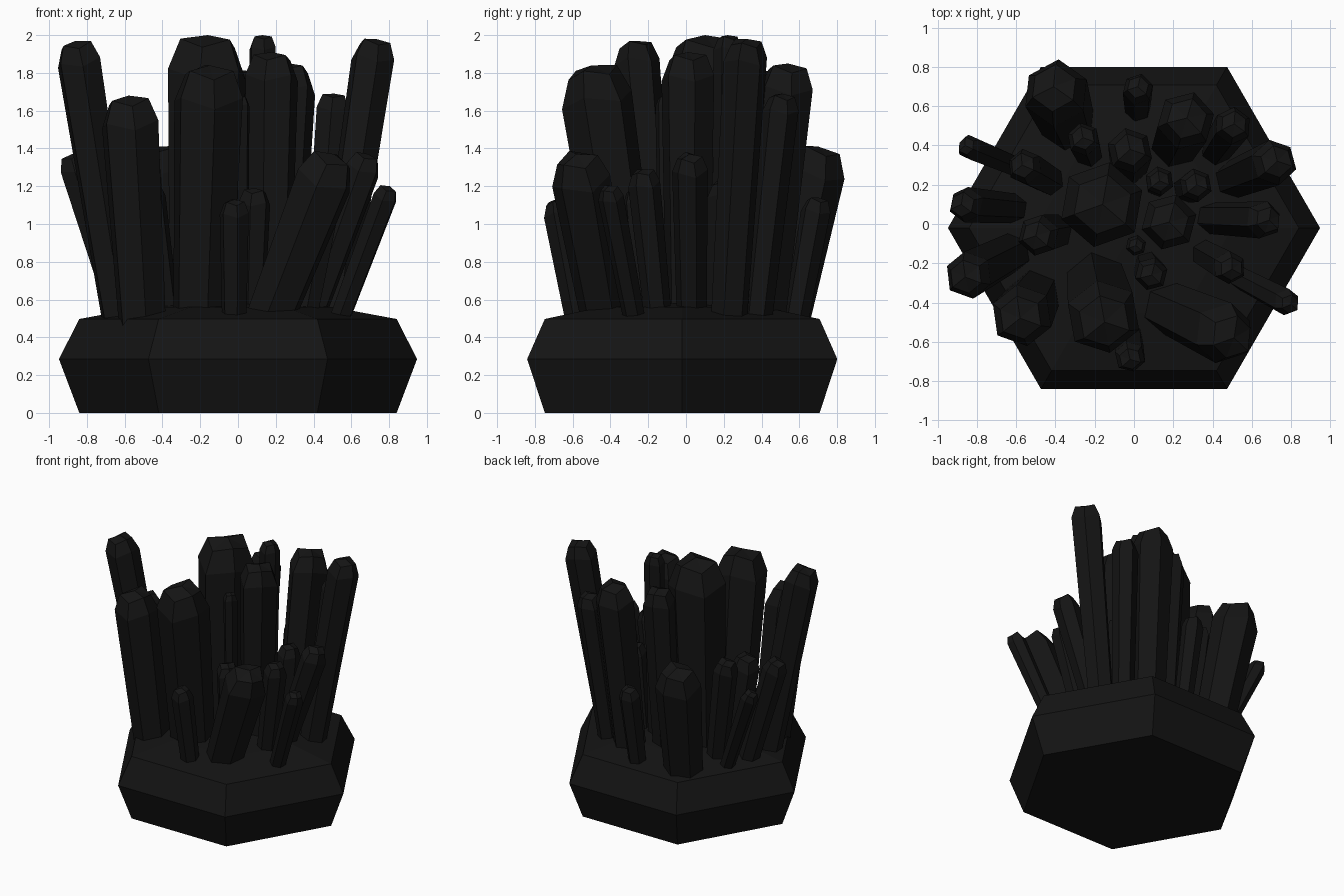
import bpy, bmesh, math, random
from mathutils import Vector

if "Cube" in bpy.data.objects:
    bpy.data.objects.remove(bpy.data.objects["Cube"])

random.seed(4)
mat = bpy.data.materials.new("dark_stone")
mat.diffuse_color = (0.007, 0.007, 0.007, 1)
mat.use_nodes = True
mat.node_tree.nodes["Principled BSDF"].inputs["Base Color"].default_value = mat.diffuse_color


def loft(name, rings, top):
    """Skin a stack of equal-count rings, cap the bottom, close to a top point."""
    bm = bmesh.new()
    vr = [[bm.verts.new(p) for p in ring] for ring in rings]
    n = len(vr[0])
    bm.faces.new(vr[0][::-1])
    for a, b in zip(vr, vr[1:]):
        for i in range(n):
            j = (i + 1) % n
            bm.faces.new((a[i], a[j], b[j], b[i]))
    apex = bm.verts.new(top)
    for i in range(n):
        bm.faces.new((vr[-1][i], vr[-1][(i + 1) % n], apex))
    bmesh.ops.recalc_face_normals(bm, faces=bm.faces)
    me = bpy.data.meshes.new(name)
    bm.to_mesh(me)
    bm.free()
    me.materials.append(mat)
    ob = bpy.data.objects.new(name, me)
    bpy.context.collection.objects.link(ob)


# Hexagonal rock base
def hexagon(r, z):
    return [Vector((r * math.cos(i * math.pi / 3), -0.02 + r * math.sin(i * math.pi / 3), z))
            for i in range(6)]


loft("rock_base", [hexagon(0.84, 0), hexagon(0.948, 0.285), hexagon(0.84, 0.497),
                   hexagon(0.5, 0.56)], (0, -0.02, 0.6))


# Crystal: tapered six-sided shaft, flaring to a bevelled head
def crystal(name, tip, foot, r, h, flare=0.82):
    r *= 1.07
    a = Vector((foot[0], foot[1], 0.53))
    b = Vector((tip[0], tip[1], h))
    axis = (b - a).normalized()
    u = Vector((1, 0, 0))
    u = (u - axis * u.dot(axis)).normalized()
    v = axis.cross(u)
    turn = random.uniform(0.2, 0.8)

    def ring(center, rad, wobble=0.0):
        return [center + rad * (math.cos(turn + i * math.pi / 3) * u
                                + math.sin(turn + i * math.pi / 3) * v)
                + axis * wobble * (1 if i % 2 else -1) for i in range(6)]

    loft(name, [ring(a - axis * 0.12, r * flare),
                ring(b - axis * r * 0.95, r, r * 0.12),
                ring(b - axis * r * 0.2, r * 0.7, r * 0.1)], b)


# tip xy, foot xy, head radius, height
crystals = [
    ((-.16, .10), (-.19, .09), .205, 2.0),
    ((.18, .01), (.16, .01), .135, 1.91),
    ((-.41, .70), (-.34, .52), .16, 1.41),
    ((.02, .70), (.02, .59), .075, 1.14),
    ((.27, .54), (.21, .41), .14, 1.85),
    ((.51, .51), (.42, .38), .09, 1.69),
    ((.73, .32), (.51, .23), .11, 1.98),
    ((.32, .20), (.27, .18), .08, 1.23),
    ((.13, .22), (.12, .20), .07, 2.0),
    ((.69, .02), (.39, .03), .09, 1.37),
    ((.50, -.23), (.36, -.15), .08, 1.29),
    ((.80, -.41), (.55, -.28), .065, 1.20),
    ((.51, -.58), (.18, -.43), .15, 1.37),
    ((.09, -.26), (.07, -.21), .08, 1.19),
    ((.01, -.11), (.01, -.10), .05, 1.68),
    ((-.02, -.69), (-.02, -.58), .075, 1.13),
    ((-.15, -.50), (-.19, -.30), .18, 1.84),
    ((-.58, -.48), (-.51, -.37), .15, 1.68),
    ((-.86, -.27), (-.63, -.15), .115, 1.97),
    ((-.50, -.06), (-.40, -.04), .10, 1.25),
    ((-.88, .10), (-.62, .08), .085, 1.37),
    ((-.86, .40), (-.57, .28), .06, 1.22),
    ((-.57, .30), (-.43, .22), .085, 1.36),
    ((-.26, .44), (-.23, .36), .08, 1.27),
    ((-.02, .38), (-.03, .29), .11, 1.82),
]
for i, c in enumerate(crystals):
    crystal(f"crystal_{i + 1:02d}", *c)
